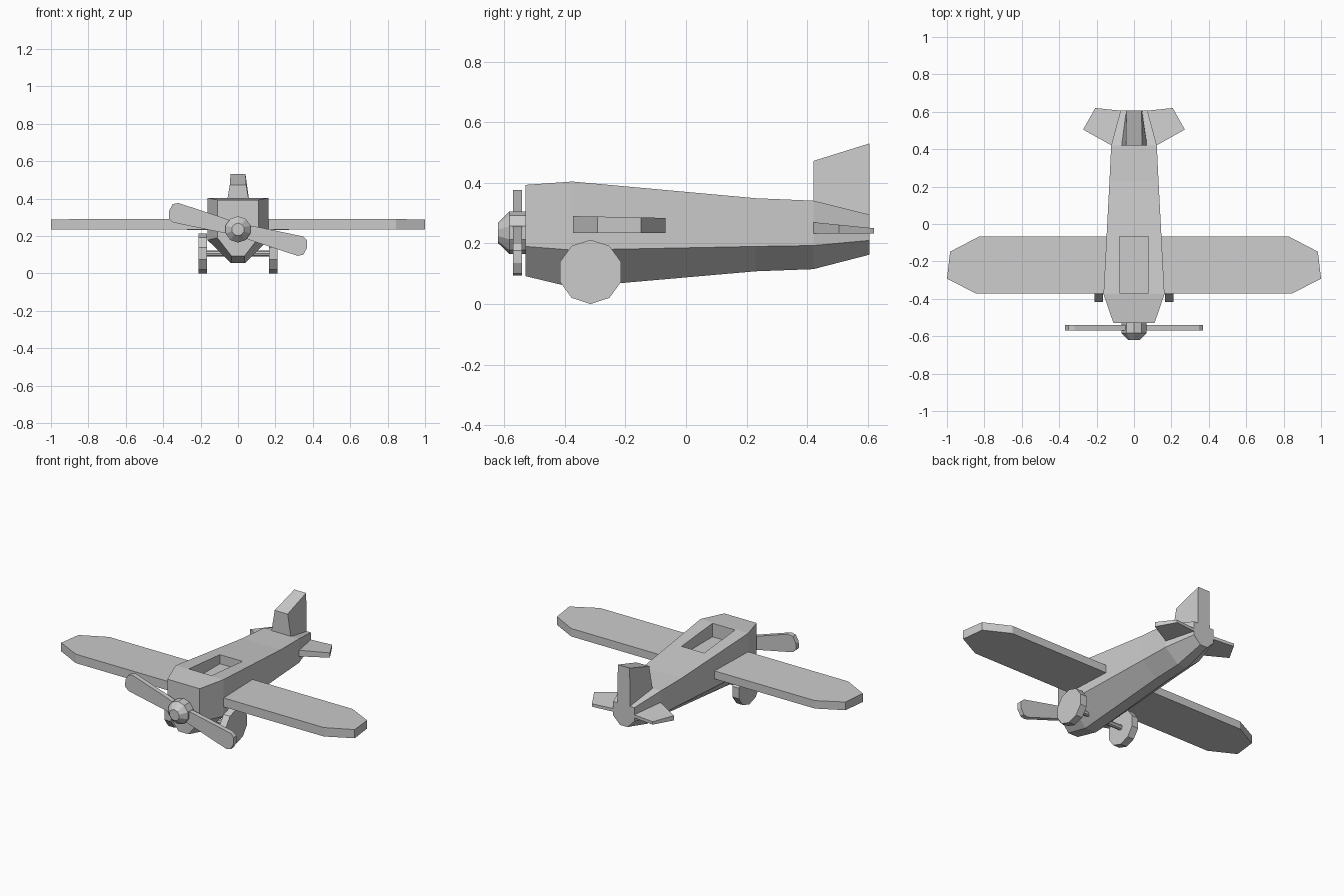
import bpy, bmesh, math

if "Cube" in bpy.data.objects:
    bpy.data.objects.remove(bpy.data.objects["Cube"])


def loft(name, rings):
    """Skin a list of equal-length point rings and cap both ends."""
    bm = bmesh.new()
    loops = [[bm.verts.new(p) for p in ring] for ring in rings]
    n = len(loops[0])
    for a, b in zip(loops, loops[1:]):
        for i in range(n):
            j = (i + 1) % n
            bm.faces.new((a[i], a[j], b[j], b[i]))
    bm.faces.new(loops[0])
    bm.faces.new(loops[-1])
    bmesh.ops.recalc_face_normals(bm, faces=bm.faces)
    mesh = bpy.data.meshes.new(name)
    bm.to_mesh(mesh)
    bm.free()
    obj = bpy.data.objects.new(name, mesh)
    bpy.context.collection.objects.link(obj)
    return obj


def circle(axis, pos, cz, r, n, cy=0.0):
    """Polygon ring around the x or y axis, with one corner on top."""
    pts = []
    for i in range(n):
        a = 2 * math.pi * i / n
        u, v = r * math.sin(a), r * math.cos(a)
        pts.append((pos, cy + u, cz + v) if axis == 'x' else (u, pos, cz + v))
    return pts


# Fuselage sections: y, half width, bottom half width, top, shoulder, bottom
sections = [
    (-0.53, 0.11, 0.034, 0.393, 0.19, 0.092),
    (-0.375, 0.163, 0.037, 0.404, 0.178, 0.055),
    (0.23, 0.131, 0.033, 0.349, 0.190, 0.108),
    (0.42, 0.122, 0.032, 0.341, 0.193, 0.115),
    (0.606, 0.072, 0.025, 0.295, 0.21, 0.163),
]
fuselage = loft("fuselage", [
    [(-w, y, t), (w, y, t), (w, y, m), (b, y, lo), (-b, y, lo), (-w, y, m)]
    for y, w, b, t, m, lo in sections])

# Open cockpit
cutter = loft("cockpit_cutter", [
    [(x, y, z) for x, y in ((-0.077, -0.368), (0.077, -0.368), (0.077, -0.067), (-0.077, -0.067))]
    for z in (0.32, 0.5)])
cutter.hide_render = True
cut = fuselage.modifiers.new("cockpit", 'BOOLEAN')
cut.operation = 'DIFFERENCE'
cut.solver = 'EXACT'
cut.object = cutter

wing_outline = [(0.12, -0.372), (0.845, -0.372), (1.0, -0.292),
                (0.983, -0.148), (0.83, -0.068), (0.12, -0.068)]
tail_outline = [(0.09, 0.41), (0.12, 0.42), (0.272, 0.505), (0.207, 0.62), (0.05, 0.604)]

for side, s in (("left", -1), ("right", 1)):
    # Main wings
    loft(side + "_wing", [
        [(s * x, y, 0.235) for x, y in wing_outline],
        [(s * x, y, 0.29 - 0.02 * (y + 0.372)) for x, y in wing_outline]])
    # Tailplanes, thinning towards the rear
    loft(side + "_tailplane", [
        [(s * x, y, 0.232) for x, y in tail_outline],
        [(s * x, y, 0.27 - 0.1 * (y - 0.42)) for x, y in tail_outline]])
    # Wheels
    loft(side + "_wheel", [circle('x', s * x, 0.106, 0.106, 10, -0.315) for x in (0.166, 0.21)])

# Wheel axle
loft("axle", [circle('x', x, 0.106, 0.016, 8, -0.315) for x in (-0.18, 0.18)])

# Tail fin, wider at the leading edge and base
loft("tail_fin", [
    [(-0.071, 0.42, 0.31), (0.071, 0.42, 0.31), (0.044, 0.606, 0.28), (-0.044, 0.606, 0.28)],
    [(-0.044, 0.42, 0.472), (0.044, 0.42, 0.472), (0.04, 0.606, 0.53), (-0.04, 0.606, 0.53)]])

# Propeller hub and nose
loft("propeller_hub", [circle('y', y, 0.235, r, 10)
                       for y, r in ((-0.62, 0.034), (-0.583, 0.07), (-0.525, 0.07))])

# Two paddle blades
blade = [(0.03, 0.034), (0.1, 0.04), (0.345, 0.054), (0.372, 0.04),
         (0.382, 0.0), (0.372, -0.04), (0.345, -0.054), (0.1, -0.04), (0.03, -0.034)]
for name, turn in (("right_blade", -15), ("left_blade", 165)):
    c, s = math.cos(math.radians(turn)), math.sin(math.radians(turn))
    loft(name, [[(u * c - v * s, y, 0.235 + u * s + v * c) for u, v in blade]
                for y in (-0.57, -0.541)])
